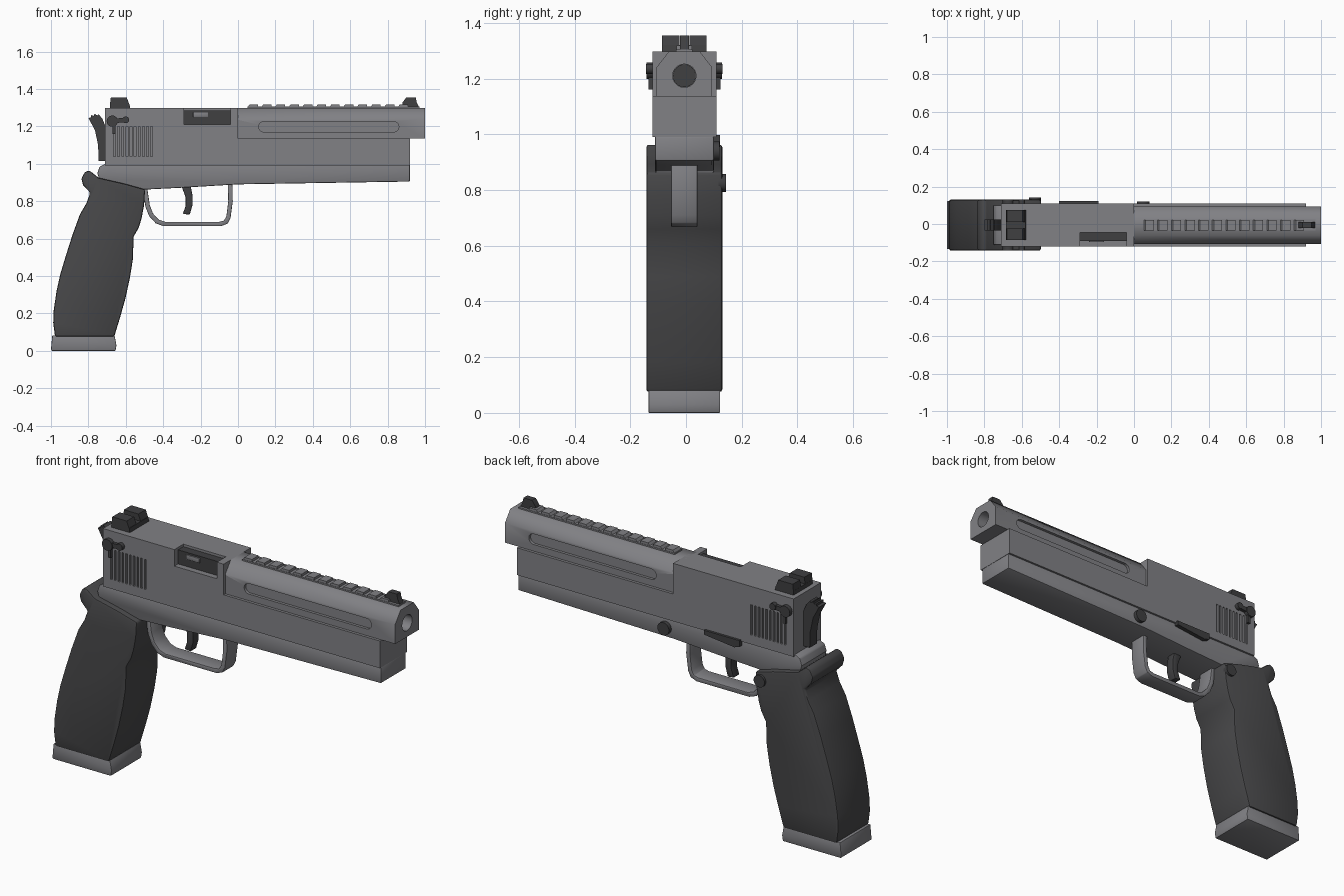
import bpy, bmesh, math
from mathutils import Vector, Matrix

cube = bpy.data.objects.get("Cube")
if cube:
    bpy.data.objects.remove(cube, do_unlink=True)

MID = -0.006  # side-to-side centre line


def material(name, colour):
    m = bpy.data.materials.new(name)
    m.use_nodes = True
    m.diffuse_color = (*colour, 1)
    for node in m.node_tree.nodes:
        if node.type == 'BSDF_PRINCIPLED':
            node.inputs["Base Color"].default_value = (*colour, 1)
            node.inputs["Roughness"].default_value = 0.5
    return m


METAL = material("grey metal", (0.22, 0.22, 0.235))
GRIP = material("charcoal grip", (0.065, 0.065, 0.068))
DARK = material("dark steel", (0.05, 0.05, 0.053))


def activate(obj):
    bpy.ops.object.select_all(action='DESELECT')
    obj.select_set(True)
    bpy.context.view_layer.objects.active = obj


def finish(name, bm, mat, bevel=0, angle=30):
    bmesh.ops.recalc_face_normals(bm, faces=bm.faces)
    mesh = bpy.data.meshes.new(name)
    bm.to_mesh(mesh)
    bm.free()
    obj = bpy.data.objects.new(name, mesh)
    bpy.context.collection.objects.link(obj)
    mesh.materials.append(mat)
    activate(obj)
    if bevel:
        mod = obj.modifiers.new("bevel", 'BEVEL')
        mod.width, mod.segments = bevel, 2
        mod.limit_method, mod.angle_limit = 'ANGLE', math.radians(40)
        bpy.ops.object.modifier_apply(modifier=mod.name)
    bpy.ops.object.shade_smooth_by_angle(angle=math.radians(angle))
    return obj


def sweep(name, points, offset, mat, **kw):
    """Extrude a closed outline of 3D points along an offset."""
    bm = bmesh.new()
    face = bm.faces.new([bm.verts.new(p) for p in points])
    new = bmesh.ops.extrude_face_region(bm, geom=[face])["geom"]
    verts = [v for v in new if isinstance(v, bmesh.types.BMVert)]
    bmesh.ops.translate(bm, verts=verts, vec=offset)
    return finish(name, bm, mat, **kw)


def side_profile(name, outline, width, mat, centre=MID, **kw):
    points = [(x, centre - width / 2, z) for x, z in outline]
    return sweep(name, points, Vector((0, width, 0)), mat, **kw)


def boxes(name, spans, mat, **kw):
    """One object of boxes, each given as x, y and z ranges."""
    bm = bmesh.new()
    for span in spans:
        size = [b - a for a, b in span]
        mid = [(a + b) / 2 for a, b in span]
        mat4 = Matrix.Translation(mid) @ Matrix.Diagonal((*size, 1))
        bmesh.ops.create_cube(bm, size=1, matrix=mat4)
    return finish(name, bm, mat, **kw)


def cylinder(name, centre, radius, depth, axis, mat, sides=24):
    bm = bmesh.new()
    turn = Vector((0, 0, 1)).rotation_difference(Vector(axis)).to_matrix().to_4x4()
    bmesh.ops.create_cone(bm, cap_ends=True, segments=sides, radius1=radius,
                          radius2=radius, depth=depth,
                          matrix=Matrix.Translation(centre) @ turn)
    return finish(name, bm, mat)


def cut(obj, cutter, angle=30):
    activate(obj)
    mod = obj.modifiers.new("cut", 'BOOLEAN')
    mod.operation, mod.solver, mod.object = 'DIFFERENCE', 'EXACT', cutter
    bpy.ops.object.modifier_apply(modifier=mod.name)
    bpy.data.objects.remove(cutter, do_unlink=True)
    bpy.ops.object.shade_smooth_by_angle(angle=math.radians(angle))


# Slide with ejection port and rear serrations
slide = side_profile("slide", [(-.71, .99), (.92, .99), (.92, 1.135), (0, 1.135),
                               (0, 1.298), (-.71, 1.298)], .23, METAL)
cut(slide, boxes("port_cutter", [((-.29, -.04), (-.2, -.045), (1.21, 1.4))], METAL))
grooves = []
for i in range(10):
    x = -.665 + i * .022
    for side in (-1, 1):
        y = MID + side * .115
        grooves.append(((x, x + .01), (y - .01, y + .01), (1.04, 1.2)))
cut(slide, boxes("groove_cutter", grooves, METAL))
boxes("chamber_block", [((-.29, -.04), (-.09, -.04), (1.2, 1.285))], DARK)
boxes("extractor", [((-.24, -.16), (-.097, -.08), (1.25, 1.275))], METAL, bevel=.003)

# Barrel shroud with chamfered top, side flutes and bore
section = [(-.1, 1.135), (.1, 1.135), (.1, 1.24), (.055, 1.298), (-.055, 1.298), (-.1, 1.24)]
barrel = sweep("barrel_shroud", [(-.02, MID + y, z) for y, z in section],
               Vector((1.02, 0, 0)), METAL, angle=58)
flute = []
for x, start in ((.832, -90), (.138, 90)):
    for k in range(9):
        a = math.radians(start + k * 22.5)
        flute.append((x + .028 * math.cos(a), 1.198 + .028 * math.sin(a)))
for side in (-1, 1):
    cut(barrel, side_profile("flute_cutter", flute, .03, METAL, MID + side * .1), 58)
cut(barrel, cylinder("bore_cutter", (.98, MID, 1.21), .042, .2, (1, 0, 0), METAL), 58)
cylinder("bore_end", (.9, MID, 1.21), .041, .02, (1, 0, 0), DARK)

# Top rib with slanted teeth
boxes("rib_base", [((.05, .97), (MID - .03, MID + .03), (1.29, 1.305))], METAL)
for i in range(12):
    x = .05 + i * .073
    side_profile("rib_tooth", [(x, 1.3), (x + .056, 1.3), (x + .056, 1.318),
                               (x + .012, 1.318)], .056, METAL)

# Sights
side_profile("front_sight", [(.875, 1.3), (.97, 1.3), (.955, 1.33), (.95, 1.355),
                             (.9, 1.355), (.88, 1.328)], .032, DARK)
side_profile("rear_sight_base", [(-.685, 1.29), (-.575, 1.29), (-.58, 1.32),
                                 (-.685, 1.32)], .16, DARK)
for side in (-1, 1):
    side_profile("rear_sight_post", [(-.685, 1.315), (-.58, 1.315), (-.595, 1.355),
                                     (-.68, 1.355)], .062, DARK, MID + side * .049)

# Hammer with ridged spur
side_profile("hammer", [(-.8, 1.245), (-.785, 1.248), (-.785, 1.26), (-.77, 1.256),
                        (-.768, 1.268), (-.752, 1.258), (-.745, 1.265), (-.725, 1.24),
                        (-.7, 1.18), (-.7, 1.015), (-.745, 1.015), (-.748, 1.1),
                        (-.765, 1.18)], .06, DARK)

# Frame
side_profile("frame", [(-.71, 1.0), (-.74, .985), (-.752, .95), (-.74, .91), (-.5, .862),
                       (-.3, .872), (0, .89), (.92, .905), (.92, .992), (-.68, .992)],
             .212, METAL, bevel=.006)

# Grip with tang at the top
side_profile("grip", [(-.745, .925), (-.795, .965), (-.82, .955), (-.838, .92), (-.828, .885),
                      (-.79, .845), (-.81, .79), (-.845, .73), (-.885, .62), (-.92, .51),
                      (-.95, .41), (-.97, .32), (-.985, .22), (-.988, .15), (-.978, .075),
                      (-.662, .075), (-.63, .18), (-.602, .28), (-.578, .39), (-.562, .49),
                      (-.558, .61), (-.53, .66), (-.515, .71), (-.502, .78), (-.497, .863),
                      (-.605, .893)], .273, GRIP, bevel=.01, angle=40)
side_profile("magazine_base", [(-1, .005), (-.995, 0), (-.655, 0), (-.65, .03),
                               (-.66, .082), (-.993, .082)], .257, METAL, bevel=.008)

# Trigger and guard
side_profile("trigger_guard", [(-.51, .87), (-.495, .77), (-.475, .72), (-.44, .682),
                               (-.4, .667), (-.09, .667), (-.055, .68), (-.04, .71),
                               (-.028, .8), (-.03, .9), (-.055, .9), (-.052, .8),
                               (-.062, .72), (-.075, .696), (-.1, .69), (-.39, .69),
                               (-.425, .702), (-.455, .735), (-.472, .78), (-.485, .87)],
             .094, METAL, bevel=.004)
side_profile("trigger", [(-.305, .89), (-.255, .89), (-.243, .83), (-.243, .78), (-.258, .728),
                         (-.295, .732), (-.28, .775), (-.28, .82)], .05, DARK, bevel=.005)

# Safety levers on both sides
for side in (-1, 1):
    y = MID + side * .122
    cylinder("safety_pivot", (-.672, y, 1.228), .03, .028, (0, 1, 0), DARK)
    side_profile("safety_arm", [(-.67, 1.217), (-.6, 1.222), (-.6, 1.245), (-.67, 1.242)],
                 .02, DARK, y)
    cylinder("safety_knob", (-.6, y, 1.235), .018, .03, (0, 1, 0), DARK)
    side_profile("safety_tail", [(-.672, 1.16), (-.655, 1.16), (-.655, 1.22), (-.672, 1.22)],
                 .014, DARK, y)

# Controls on the far side
cylinder("takedown_pin", (.05, .108, .94), .034, .025, (0, 1, 0), DARK)
cylinder("magazine_release", (-.53, .13, .825), .032, .026, (0, 1, 0), DARK)
side_profile("slide_stop", [(-.4, .965), (-.37, .955), (-.19, .975), (-.19, .998),
                            (-.4, .998)], .03, DARK, .107)
